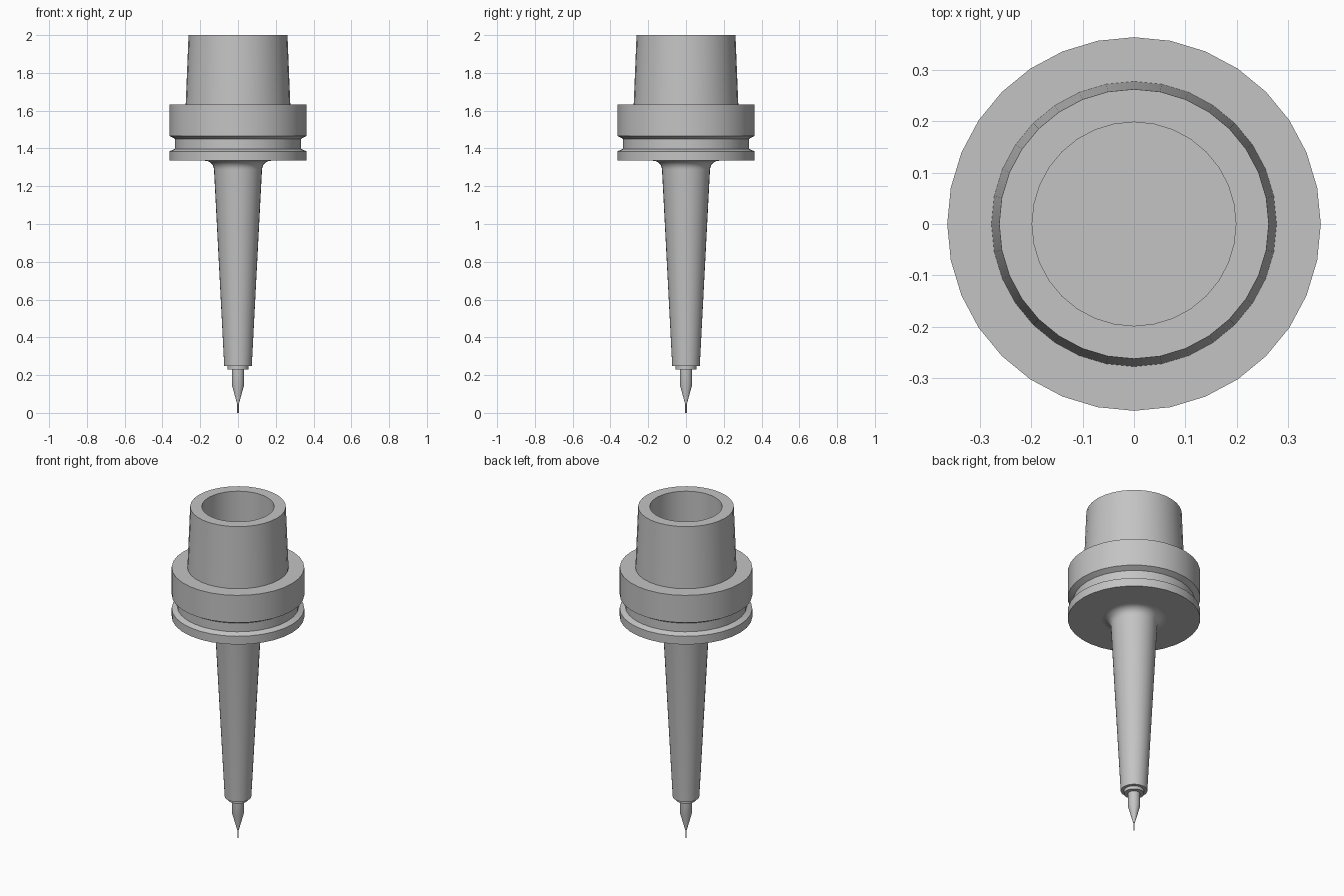
import bpy
import bmesh
import math

SEGMENTS = 32

cube = bpy.data.objects.get("Cube")
if cube:
    bpy.data.objects.remove(cube, do_unlink=True)

steel = bpy.data.materials.new("grey_steel")
steel.use_nodes = True
steel.diffuse_color = (0.55, 0.55, 0.55, 1)
steel.node_tree.nodes["Principled BSDF"].inputs["Base Color"].default_value = steel.diffuse_color


def lathe(name, profile):
    """Spin a closed (radius, height) profile, running bottom to top, around z."""
    bm = bmesh.new()
    verts = [bm.verts.new((r, 0, z)) for r, z in profile]
    edges = [bm.edges.new(pair) for pair in zip(verts, verts[1:])]
    bmesh.ops.spin(bm, geom=verts + edges, axis=(0, 0, 1), cent=(0, 0, 0),
                   angle=math.tau, steps=SEGMENTS, use_merge=True)
    bmesh.ops.remove_doubles(bm, verts=bm.verts, dist=0.0002)
    bmesh.ops.recalc_face_normals(bm, faces=bm.faces)
    mesh = bpy.data.meshes.new(name)
    bm.to_mesh(mesh)
    bm.free()
    mesh.materials.append(steel)
    obj = bpy.data.objects.new(name, mesh)
    bpy.context.collection.objects.link(obj)
    bpy.ops.object.select_all(action="DESELECT")
    obj.select_set(True)
    bpy.context.view_layer.objects.active = obj
    bpy.ops.object.shade_smooth_by_angle(angle=math.radians(25))
    return obj


# Pointed cutter with a hair-thin tip
lathe("cutting_tool", [(0, 0), (0.004, 0), (0.004, 0.045), (0.033, 0.15),
                       (0.033, 0.235), (0, 0.235)])

# Small collar gripping the cutter
lathe("tool_collar", [(0, 0.23), (0.055, 0.23), (0.055, 0.252), (0, 0.252)])

# Slim tapered neck, flared by a round fillet under the flange
fillet = [(0.175 - 0.048 * math.cos(a), 1.287 + 0.048 * math.sin(a))
          for a in (math.radians(15 * i) for i in range(7))]
lathe("tapered_neck", [(0, 0.249), (0.073, 0.249)] + fillet + [(0, 1.335)])

# Flange with a gripper groove
lathe("grooved_flange", [(0, 1.335), (0.363, 1.335), (0.363, 1.385),
                         (0.333, 1.398), (0.333, 1.45), (0.363, 1.467),
                         (0.363, 1.632), (0, 1.632)])

# Hollow tapered shank with a blind bore
lathe("hollow_shank", [(0, 1.632), (0.277, 1.632), (0.262, 2.0),
                       (0.198, 2.0), (0.198, 1.64), (0, 1.64)])
